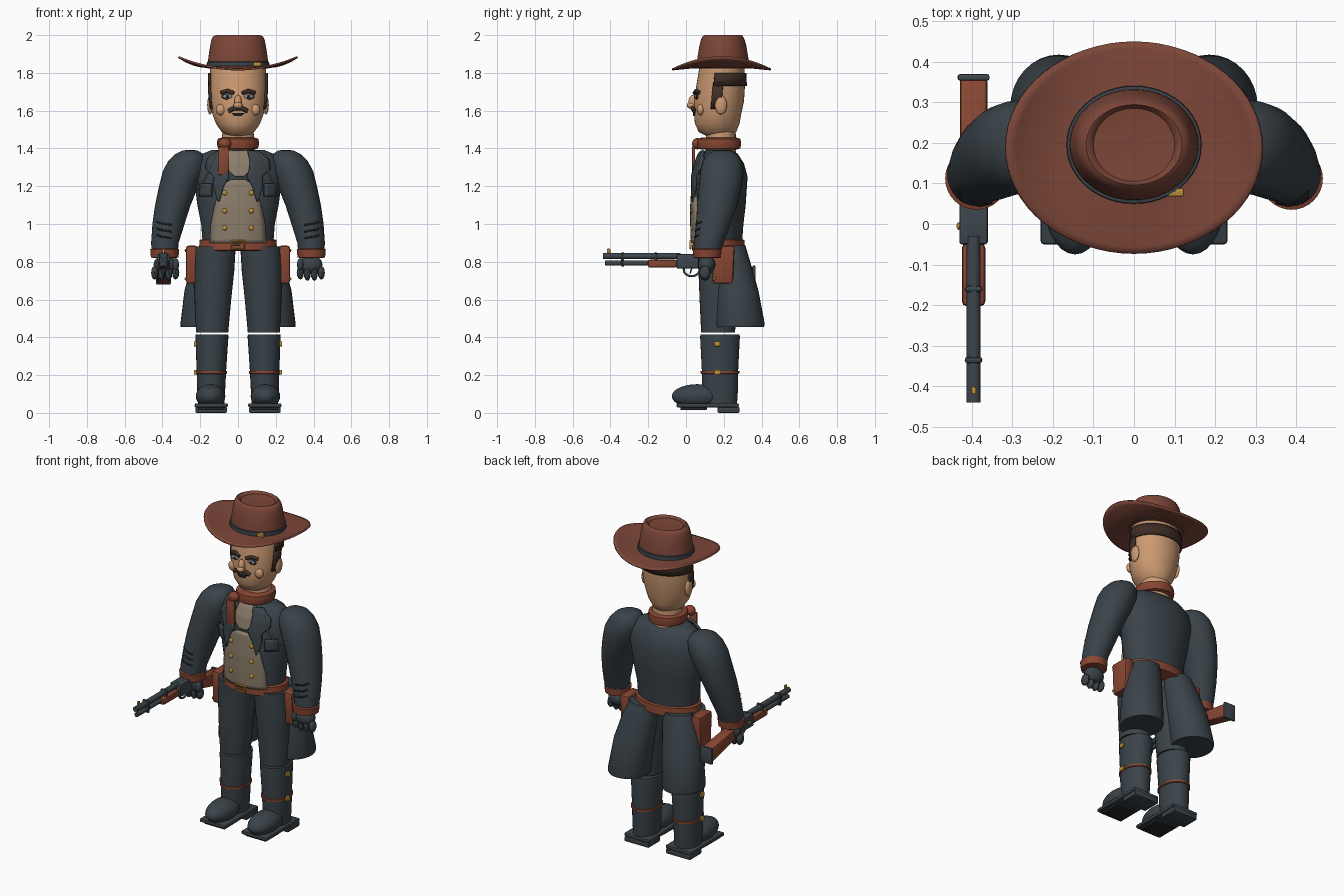
import bpy, bmesh, math
from mathutils import Vector

if "Cube" in bpy.data.objects:
    bpy.data.objects.remove(bpy.data.objects["Cube"])


def colour(name, r, g, b):
    m = bpy.data.materials.new(name)
    m.diffuse_color = [(c / 255 / 12.92 if c < 10 else ((c / 255 + .055) / 1.055) ** 2.4) for c in (r, g, b)] + [1]
    m.use_nodes = True
    m.node_tree.nodes["Principled BSDF"].inputs["Base Color"].default_value = m.diffuse_color
    return m


SLATE = colour("slate cloth", 58, 67, 73)
HAT = colour("hat brown", 124, 70, 56)
LEATHER = colour("leather", 136, 70, 50)
SKIN = colour("skin", 204, 154, 114)
TAN = colour("tan vest", 140, 126, 107)
GOLD = colour("brass", 192, 145, 58)
HAIR = colour("dark hair", 62, 45, 37)
METAL = colour("gun metal", 62, 71, 77)
BLACK = colour("near black", 34, 36, 40)
EYE = colour("eye grey", 140, 145, 145)


def finish(name, bm, mat, angle=40):
    bmesh.ops.recalc_face_normals(bm, faces=bm.faces)
    me = bpy.data.meshes.new(name)
    bm.to_mesh(me)
    bm.free()
    me.materials.append(mat)
    me.shade_smooth()
    me.set_sharp_from_angle(angle=math.radians(angle))
    ob = bpy.data.objects.new(name, me)
    bpy.context.collection.objects.link(ob)
    return ob


def solid(ob, t, offset=0):
    m = ob.modifiers.new("thickness", 'SOLIDIFY')
    m.thickness, m.offset = t, offset
    return ob


def loft(name, rings, mat, seg=32, arc=None, grow=0):
    """Stacked ellipses (z, cx, cy, rx, ry); arc limits it to an open shell."""
    bm = bmesh.new()
    a0, a1 = arc or (0, 2 * math.pi)
    n = seg + 1 if arc else seg
    rows = [[bm.verts.new((cx + (rx + grow) * math.cos(a0 + (a1 - a0) * i / seg),
                           cy + (ry + grow) * math.sin(a0 + (a1 - a0) * i / seg), z)) for i in range(n)]
            for z, cx, cy, rx, ry in rings]
    for p, q in zip(rows, rows[1:]):
        for i in range(seg):
            j = (i + 1) % n
            bm.faces.new((p[i], p[j], q[j], q[i]))
    if not arc:
        bm.faces.new(rows[0])
        bm.faces.new(rows[-1])
    return finish(name, bm, mat)


def box(name, c, size, mat, bevel=.004, taper=None):
    bm = bmesh.new()
    bmesh.ops.create_cube(bm, size=1)
    for v in bm.verts:
        v.co = Vector(c) + Vector([a * b for a, b in zip(v.co, size)])
    if taper:
        taper(bm.verts)
    if bevel:
        bmesh.ops.bevel(bm, geom=bm.edges[:], offset=bevel, segments=2, affect='EDGES', profile=.5)
    return finish(name, bm, mat)


def ball(name, c, r, mat, seg=20):
    bm = bmesh.new()
    bmesh.ops.create_uvsphere(bm, u_segments=seg, v_segments=seg // 2, radius=1)
    for v in bm.verts:
        v.co = Vector(c) + Vector([a * b for a, b in zip(v.co, r)])
    return finish(name, bm, mat)


def tube(name, pts, r, mat, cyclic=False):
    cu = bpy.data.curves.new(name, 'CURVE')
    cu.dimensions, cu.bevel_depth, cu.bevel_resolution, cu.use_fill_caps = '3D', r, 3, True
    sp = cu.splines.new('POLY')
    sp.points.add(len(pts) - 1)
    for p, co in zip(sp.points, pts):
        p.co = (*co, 1)
    sp.use_cyclic_u = cyclic
    cu.materials.append(mat)
    ob = bpy.data.objects.new(name, cu)
    bpy.context.collection.objects.link(ob)
    return ob


def lerp_row(rows, z):
    rows = sorted(rows)
    for p, q in zip(rows, rows[1:]):
        if z <= q[0]:
            t = max(0, (z - p[0]) / (q[0] - p[0]))
            return [a + (b - a) * t for a, b in zip(p, q)]
    return rows[-1]


def front(rings, x, z):
    """Front surface y of a loft at x, z."""
    _, cx, cy, rx, ry = lerp_row(rings, z)
    return cy - ry * math.sqrt(max(0, 1 - ((x - cx) / rx) ** 2))


def patch(name, rings, rows, mat, lift, thick, nx=10, nz=16):
    """Panel following a loft's front; rows are (z, x from, x to)."""
    bm = bmesh.new()
    z0, z1 = min(rows)[0], max(rows)[0]
    grid = []
    for k in range(nz + 1):
        z = z0 + (z1 - z0) * k / nz
        _, a, b = lerp_row(rows, z)
        xs = [a + (b - a) * i / nx for i in range(nx + 1)]
        grid.append([bm.verts.new((x, front(rings, x, z) - lift, z)) for x in xs])
    for p, q in zip(grid, grid[1:]):
        for i in range(nx):
            bm.faces.new((p[i], p[i + 1], q[i + 1], q[i]))
    return solid(finish(name, bm, mat), thick)


# Torso, vest and shirt
torso = [(.87, 0, .17, .185, .125), (1.0, 0, .172, .195, .132), (1.1, 0, .178, .215, .138), (1.25, 0, .188, .235, .138),
         (1.32, 0, .185, .225, .122), (1.37, 0, .18, .19, .095), (1.392, 0, .175, .14, .07)]
loft("coat_body", torso, SLATE, 48)
patch("vest", torso, [(.9, -.145, .145), (1.0, -.14, .14), (1.1, -.12, .12), (1.18, -.095, .095), (1.215, -.07, .07),
                      (1.235, -.035, .035)], TAN, .008, .02)
patch("shirt", torso, [(1.25, -.015, .03), (1.28, -.05, .065), (1.33, -.06, .07), (1.385, -.055, .06)], TAN, .006, .016)
for z in (.98, 1.07, 1.165):
    for x in (-.07, .07):
        ball("vest_button", (x, front(torso, x, z) - .018, z), (.014, .008, .014), GOLD, 12)

# Neck, bandana
loft("neck", [(1.37, 0, .185, .09, .08), (1.5, 0, .185, .082, .078)], SKIN)
loft("bandana", [(1.395, 0, .175, .09, .095), (1.4, 0, .175, .106, .112), (1.425, 0, .175, .112, .117),
                 (1.45, 0, .175, .108, .113), (1.457, 0, .175, .09, .095)], LEATHER)
ball("bandana_knot", (-.07, .06, 1.425), (.034, .028, .03), LEATHER)
box("bandana_tail", (-.077, .04, 1.335), (.055, .016, .15), LEATHER)

# Head and face
head = [(1.462, 0, .175, .05, .06), (1.485, 0, .167, .085, .098), (1.53, 0, .165, .116, .118), (1.58, 0, .168, .135, .124),
        (1.65, 0, .175, .146, .132), (1.73, 0, .183, .15, .129), (1.825, 0, .19, .148, .12)]
loft("head", head, SKIN, 40)
hair_ring = [lerp_row(head, z) for z in (1.73, 1.765, 1.80)]
solid(loft("back_hair", hair_ring, HAIR, 32, (-.28, math.pi + .28), .004), .012)
ball("nose", (0, .035, 1.645), (.02, .022, .038), SKIN)
ball("nose_tip", (0, .026, 1.628), (.024, .022, .018), SKIN)
patch("mouth", head, [(1.572, -.02, .02), (1.588, -.035, .035)], BLACK, .004, .008)
for s in (-1, 1):
    burn = [lerp_row(head, z) for z in (1.61, 1.67, 1.75)]
    arc = (-.3, .1) if s > 0 else (math.pi - .1, math.pi + .3)
    solid(loft("sideburn", burn, HAIR, 6, arc, .004), .012)
    ball("ear", (s * .148, .185, 1.63), (.015, .032, .05), SKIN)
    ball("cheek", (s * .09, front(head, .09, 1.605) + .004, 1.605), (.027, .02, .03), SKIN)
    y = front(head, .055, 1.675)
    ball("eye", (s * .055, y + .001, 1.675), (.033, .009, .016), BLACK)
    ball("eye_white", (s * .055, y - .004, 1.675), (.025, .008, .011), EYE)
    ball("pupil", (s * .055, y - .01, 1.675), (.009, .005, .009), BLACK)
    tube("eyebrow", [(s * x, front(head, x, z) - .006, z) for x, z in ((.022, 1.693), (.055, 1.706), (.09, 1.695))],
         .01, HAIR)
    tube("moustache", [(s * x, front(head, x, z) - .008, z) for x, z in ((0, 1.613), (.025, 1.611), (.05, 1.598))],
         .0125, HAIR)

# Hat
bm = bmesh.new()
SEG, STEPS = 64, 8
rows = []
for k in range(STEPS + 1):
    t = k / STEPS
    rows.append([])
    for i in range(SEG):
        a = 2 * math.pi * i / SEG
        rows[-1].append(bm.verts.new(((.14 + .175 * t) * math.cos(a), .188 + (.12 + .141 * t) * math.sin(a),
                                      1.832 - .014 * t + .066 * t ** 2 * math.cos(a) ** 2)))
for p, q in zip(rows, rows[1:]):
    for i in range(SEG):
        j = (i + 1) % SEG
        bm.faces.new((p[i], p[j], q[j], q[i]))
solid(finish("hat_brim", bm, HAT), .01)
loft("hat_crown", [(z, 0, .195, rx, ry) for z, rx, ry in
                   ((1.822, .161, .139), (1.88, .157, .135), (1.94, .148, .125), (1.975, .141, .116), (1.993, .132, .107),
                    (2.0, .118, .099), (1.997, .109, .098), (1.985, .1, .09), (1.981, .05, .045))], HAT, 48)
loft("hat_band", [(z, 0, .195, r, r - .021) for z, r in ((1.825, .167), (1.858, .165), (1.86, .155))], SLATE, 48)
box("hat_buckle", (.102, .078, 1.846), (.042, .02, .022), GOLD)

# Belt and buckle
loft("belt", [(z, 0, .172, rx, rx - .066) for z, rx in ((.858, .195), (.862, .207), (.914, .203), (.92, .19))], LEATHER, 48)
tube("belt_buckle", [(x, .024, z) for x, z in ((-.032, .87), (.032, .87), (.032, .91), (-.032, .91))], .006, GOLD, True)
tube("buckle_pin", [(-.03, .022, .89), (.01, .022, .89)], .004, GOLD)

for s in (-1, 1):
    # Lapels, pocket flaps and chain
    patch("lapel", torso, [(z, *sorted((s * a, s * b))) for z, a, b in
                           ((1.12, .098, .104), (1.2, .075, .13), (1.25, .045, .128), (1.29, .06, .17), (1.34, .062, .165),
                            (1.385, .05, .11))], SLATE, .02, .014, 6, 20)
    patch("pocket_flap", torso, [(z, *sorted((s * .14, s * .2))) for z in (1.145, 1.215)], SLATE, .012, .016, 4, 4)
    chain = [(.12 + .1 * t, 1.375 - .2 * t - .02 * math.sin(math.pi * t)) for t in [i / 10 for i in range(11)]]
    tube("chain", [(s * x, front(torso, x, z) - .03, z) for x, z in chain], .004, EYE)

    # Sleeve, cuff and creases
    arm = [(.84, .388, .112, .068, .068), (.9, .387, .122, .073, .078), (1.0, .368, .145, .085, .092),
           (1.1, .345, .165, .094, .106), (1.2, .314, .182, .104, .113), (1.28, .288, .19, .11, .114),
           (1.335, .268, .192, .1, .102), (1.37, .258, .192, .075, .078), (1.388, .254, .192, .042, .045),
           (1.393, .252, .192, .015, .015)]
    loft("sleeve", [(z, s * x, y, a, b) for z, x, y, a, b in arm], SLATE)
    loft("cuff", [(z, s * .388, .112, r, r) for z, r in ((.82, .06), (.823, .073), (.866, .077), (.872, .065))], LEATHER)
    for z in (.93, .965, 1.0):
        tube("sleeve_crease", [(s * x, front(arm, x, z + d), z + d) for x, d in
                               ((.35, -.006), (.38, 0), (.41, .004), (.428, .012))], .005, BLACK)

    # Hand
    ball("palm", (s * .385, .11, .785), (.062, .046, .05), SLATE)
    for i in range(4):
        x = .33 + .037 * i
        ball("finger", (s * x, .1, .742), (.019, .03, .043 if i in (1, 2) else .036), SLATE, 12)
    ball("thumb", (s * .33, .085, .785), (.018, .022, .035), SLATE, 12)

    # Holster
    def narrow(verts):
        for v in verts:
            if v.co.z < .78:
                v.co.y = .195 + (v.co.y - .195) * .85
    box("holster", (s * .245, .195, .785), (.06, .125, .2), LEATHER, .012, narrow)
    for z in (.71, .86):
        ball("holster_stud", (s * .277, .15, z), (.006, .008, .008), GOLD, 10)

    # Coat tail
    loft("coat_tail", [(z, s * x, y, rx, ry) for z, x, y, rx, ry in
                       ((.455, .185, .285, .118, .128), (.47, .185, .286, .12, .131), (.65, .165, .268, .118, .115),
                        (.8, .135, .25, .105, .09), (.885, .115, .24, .085, .075))], SLATE)

    # Trouser leg
    loft("trouser_leg", [(.425, s * .137, .17, .085, .09), (.6, s * .133, .17, .097, .098), (.75, s * .127, .17, .107, .104),
                         (.88, s * .12, .17, .108, .108)], SLATE)

    # Boot, strap, toe and sole
    loft("boot_shaft", [(z, s * x, .18, a, b) for z, x, a, b in
                        ((.045, .142, .07, .09), (.12, .142, .074, .095), (.22, .141, .078, .096), (.4, .138, .087, .105),
                         (.415, .138, .086, .104))], SLATE)
    loft("boot_strap", [(z, s * .141, .18, r, r + .018) for z, r in ((.207, .08), (.209, .084), (.221, .084), (.223, .08))],
         LEATHER)
    for z, x in ((.215, .226), (.365, .226)):
        box("boot_buckle", (s * x, .165, z), (.016, .032, .026), GOLD)
    ball("boot_toe", (s * .145, .06, .088), (.078, .135, .064), SLATE, 28)
    box("sole", (s * .142, .115, .04), (.176, .33, .022), SLATE, .008)
    box("sole_tread", (s * .142, .04, .023), (.14, .14, .016), BLACK, .004)
    box("heel", (s * .142, .225, .016), (.166, .115, .032), SLATE, .006)

# Rifle
GX = -.395
tube("barrel", [(GX, -.44, .83), (GX, -.03, .83)], .017, METAL)
tube("magazine_tube", [(GX, -.43, .793), (GX, -.03, .793)], .014, METAL)
for y in (-.335, -.16):
    box("barrel_band", (GX, y, .812), (.044, .016, .078), METAL, .008)
box("fore_grip", (GX, -.125, .79), (.058, .155, .042), LEATHER, .012)
box("receiver", (GX, .01, .802), (.07, .12, .076), METAL, .006)
box("front_sight", (GX, -.41, .856), (.013, .018, .026), GOLD, .003)
ball("loading_gate", (GX - .037, -.005, .8), (.005, .01, .01), GOLD, 10)
tube("lever_guard", [(GX, .03 + .042 * math.cos(a), .758 + .034 * math.sin(a)) for a in
                     [2 * math.pi * i / 20 for i in range(20)]], .006, METAL, True)
tube("trigger", [(GX, .03, .765), (GX, .022, .738)], .004, METAL)


def droop(verts):
    for v in verts:
        if v.co.y > .2:
            v.co.z -= .045 if v.co.z > .79 else .075


box("stock", (GX, .21, .79), (.068, .3, .058), LEATHER, .01, droop)
box("butt_plate", (GX, .361, .73), (.078, .016, .1), METAL, .005)
